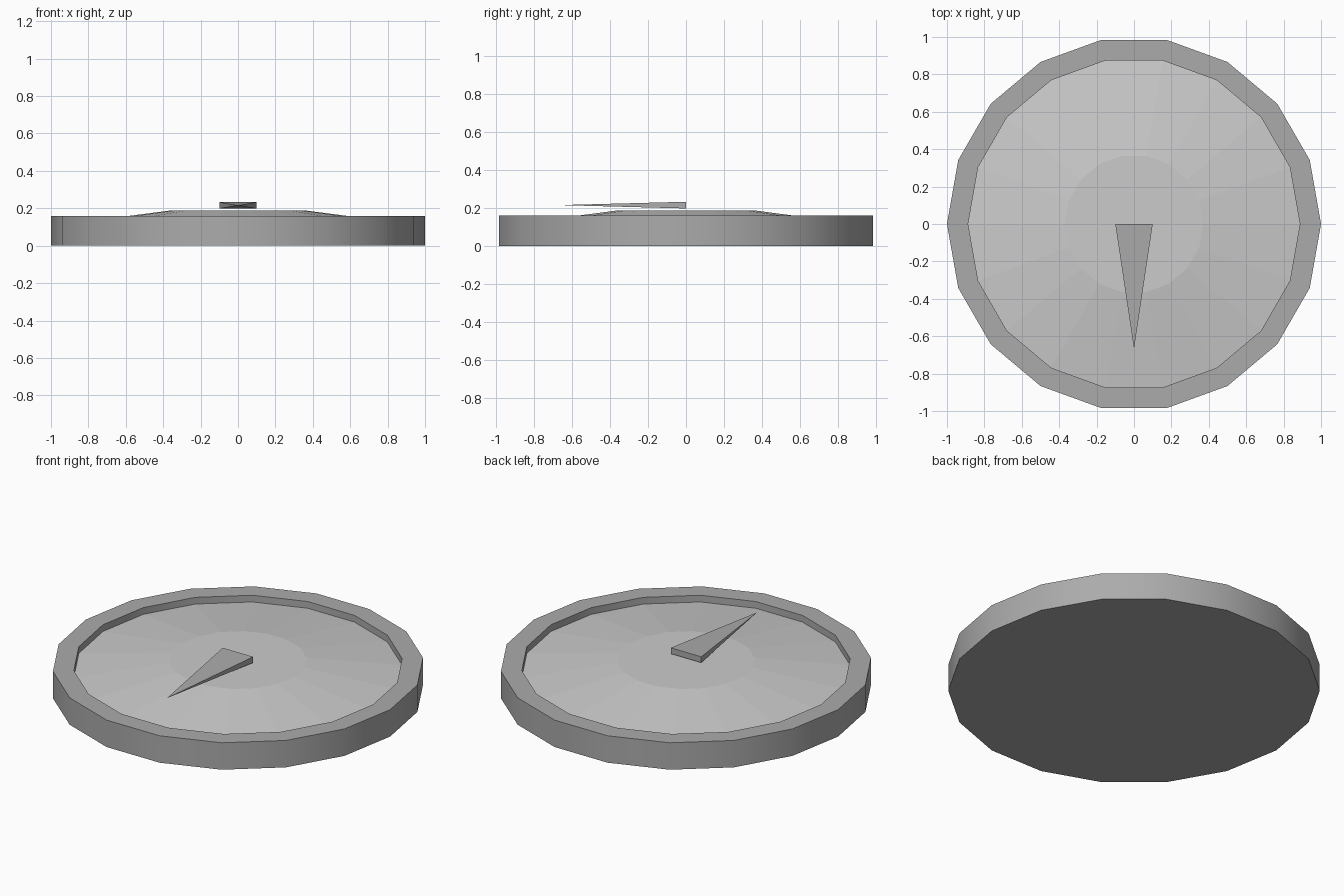
import bpy, math

if "Cube" in bpy.data.objects:
    bpy.data.objects.remove(bpy.data.objects["Cube"])

SIDES = 18


def material(name, grey):
    mat = bpy.data.materials.new(name)
    mat.diffuse_color = (grey, grey, grey, 1)
    mat.use_nodes = True
    mat.node_tree.nodes["Principled BSDF"].inputs["Base Color"].default_value = mat.diffuse_color
    return mat


def make_object(name, verts, faces, mat):
    mesh = bpy.data.meshes.new(name)
    mesh.from_pydata(verts, [], faces)
    mesh.materials.append(mat)
    obj = bpy.data.objects.new(name, mesh)
    bpy.context.collection.objects.link(obj)
    return obj


def lathe(name, profile, mat, cap_start=False, cap_end=False):
    """Turn a (radius, z) profile around the z axis."""
    n = SIDES
    verts = [(r * math.cos(2 * math.pi * i / n), r * math.sin(2 * math.pi * i / n), z)
             for r, z in profile for i in range(n)]
    faces = [(k * n + i, k * n + (i + 1) % n, (k + 1) * n + (i + 1) % n, (k + 1) * n + i)
             for k in range(len(profile) - 1) for i in range(n)]
    if cap_start:
        faces.append(tuple(reversed(range(n))))
    if cap_end:
        last = (len(profile) - 1) * n
        faces.append(tuple(range(last, last + n)))
    return make_object(name, verts, faces, mat)


dark = material("dark_grey", 0.41)
light = material("light_grey", 0.8)

# Casing: closed bottom, outer wall, flat rim and inner wall
casing = lathe("casing", [(1, 0), (1, 0.16), (0.887, 0.16), (0.887, 0.12)],
               dark, cap_start=True)
bpy.context.view_layer.objects.active = casing
casing.select_set(True)
bpy.ops.object.shade_smooth_by_angle(angle=math.radians(30))

# Dial face: shallow cone rising to a flat centre
lathe("dial_face", [(0.887, 0.12), (0.37, 0.187)], light, cap_end=True)

# Needle: flat pyramid pointing to the front
make_object("needle",
            [(-0.1, 0, 0.198), (0.1, 0, 0.198), (0.1, 0, 0.233), (-0.1, 0, 0.233),
             (0, -0.667, 0.2155)],
            [(0, 3, 2, 1), (0, 1, 4), (1, 2, 4), (2, 3, 4), (3, 0, 4)], dark)
